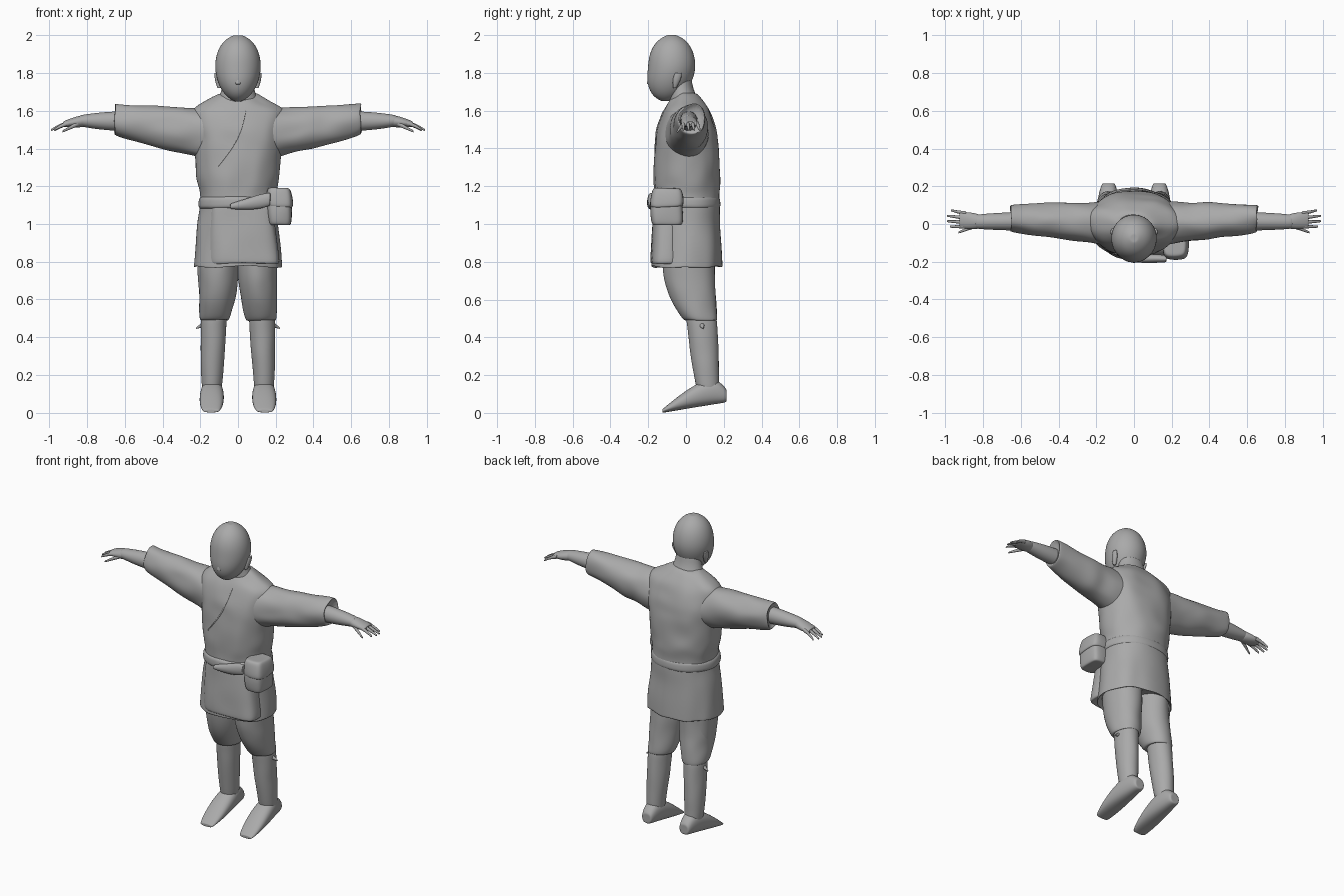
import bpy, bmesh, math
from mathutils import Vector, noise
from mathutils.bvhtree import BVHTree

cube = bpy.data.objects.get("Cube")
if cube:
    bpy.data.objects.remove(cube, do_unlink=True)

grey = bpy.data.materials.new("plain grey")
grey.use_nodes = True
grey.diffuse_color = (.4, .4, .4, 1)
grey.node_tree.nodes["Principled BSDF"].inputs["Base Color"].default_value = grey.diffuse_color


def finish(name, bm, levels):
    bmesh.ops.recalc_face_normals(bm, faces=bm.faces)
    mesh = bpy.data.meshes.new(name)
    bm.to_mesh(mesh)
    bm.free()
    mesh.materials.append(grey)
    mesh.shade_smooth()
    obj = bpy.data.objects.new(name, mesh)
    bpy.context.collection.objects.link(obj)
    if levels:
        subdivision = obj.modifiers.new("Smooth", 'SUBSURF')
        subdivision.levels = subdivision.render_levels = levels
    return obj


def loft(name, axis, rings, side=1, segments=16, wrinkle=0, power=1, recess=0):
    """Skin ovals given as (centre, two radii) across the axis. Both ends get
    an inner ring, and recess pushes the last one inward to hollow a hem."""
    first, last = rings[0], rings[-1]
    inward = Vector()
    inward[axis] = math.copysign(recess, first[0][axis] - last[0][axis])
    rings = [(first[0], first[1] * .7)] + rings + [(last[0] + inward, last[1] * .8)]
    across = [k for k in range(3) if k != axis]
    bm = bmesh.new()
    loops = []
    for centre, radii in rings:
        loop = []
        for i in range(segments):
            angle = math.tau * i / segments
            co = centre.copy()
            for k, radius, wave in zip(across, radii, (math.cos(angle), math.sin(angle))):
                co[k] += radius * math.copysign(abs(wave) ** power, wave)
            co.x *= side
            co += noise.noise_vector(co * 11) * wrinkle
            loop.append(bm.verts.new(co))
        loops.append(loop)
    for lower, upper in zip(loops, loops[1:]):
        for i in range(segments):
            bm.faces.new((lower[i - 1], lower[i], upper[i], upper[i - 1]))
    bm.faces.new(loops[0])
    bm.faces.new(loops[-1])
    return finish(name, bm, 2)


def strand(name, axis, start, end, start_size, end_size, bulge=0, ease=1, steps=4, **style):
    """Loft that blends between two ends, swelling in the middle by bulge."""
    start, end = Vector(start), Vector(end)
    rings = []
    for i in range(steps + 1):
        t = i / steps
        centre = start.lerp(end, t ** ease)
        centre[axis] = start[axis] + (end[axis] - start[axis]) * t
        size = Vector(start_size).lerp(Vector(end_size), t ** ease)
        rings.append((centre, size * (1 + bulge * math.sin(math.pi * t))))
    return loft(name, axis, rings, **style)


X, Y, Z = range(3)

# Head: a full oval that narrows and moves forward toward the chin
rings = []
for i in range(9):
    height = math.cos(math.pi * (.06 + .88 * i / 8))
    chin = max(0, -height)
    width = (1 - abs(height) ** 2.3) ** .5
    rings.append((Vector((0, -.075 - .03 * chin, 1.825 + .178 * height)),
                  Vector((.126 * (1 - .15 * chin), .13)) * width))
loft("head", Z, rings)
strand("neck", Z, (0, -.03, 1.78), (0, .01, 1.6), (.08, .06), (.14, .1), ease=2)
strand("nose", Z, (0, -.18, 1.84), (0, -.19, 1.74), (.01, .01), (.02, .02), segments=8)

# Tunic: height, half width and half depth from collar to flared hem
profile = [(1.69, .1, .06), (1.61, .25, .12), (1.5, .25, .16), (1.4, .235, .17),
           (1.25, .22, .18), (1.15, .2, .17), (1, .215, .175), (.77, .235, .19)]
rings = []
for upper, lower in zip(profile, profile[1:] + profile[-1:]):
    for blend in (0, .5):
        z, *radii = Vector(upper).lerp(Vector(lower), blend)
        rings.append((Vector((0, .004, z)), Vector(radii)))
tunic = loft("tunic", Z, rings, segments=28, wrinkle=.014, power=.9, recess=.05)

# Front apron panel and the drape over the right hip
strand("front_panel", Z, (.02, -.1, 1.12), (.035, -.105, .775), (.165, .07), (.195, .088),
       segments=20, wrinkle=.012, power=.7, recess=.03)
strand("hip_drape", Z, (-.165, .03, 1.08), (-.155, .04, .56), (.035, .05), (.04, .06),
       bulge=.6, steps=6, wrinkle=.008)

# Slanted lapel edge laid on the chest
bm = bmesh.new()
bm.from_object(tunic, bpy.context.evaluated_depsgraph_get())
chest = BVHTree.FromBMesh(bm)
bm.free()
bm = bmesh.new()
previous = None
for i in range(15):
    t = i / 14
    row = []
    for shift, lift in ((0, -.006), (.012, .004), (0, .004)):
        x = .035 - .15 * t + .03 * math.sin(t * math.pi) + shift
        z = 1.6 - .3 * t
        hit = chest.ray_cast(Vector((x, -1, z)), Vector((0, 1, 0)))[0]
        row.append(bm.verts.new((x, hit.y + lift, z)))
    if previous:
        for k in range(3):
            bm.faces.new((previous[k - 1], previous[k], row[k], row[k - 1]))
    previous = row
finish("lapel_edge", bm, 0)

# Belt, its knot and the pouch with a flap
strand("belt", Z, (0, 0, 1.15), (0, 0, 1.08), (.208, .18), (.214, .184),
       steps=2, segments=24, wrinkle=.006, power=.9)
strand("belt_knot", X, (-.04, -.185, 1.09), (.17, -.185, 1.13), (.015, .015), (.02, .035),
       bulge=.4, wrinkle=.006)
strand("pouch", Z, (.215, -.1, 1.18), (.225, -.1, .995), (.06, .075), (.06, .08),
       bulge=.12, wrinkle=.008, power=.5)
strand("pouch_flap", Z, (.215, -.1, 1.19), (.224, -.1, 1.09), (.06, .075), (.07, .09),
       bulge=.08, steps=3, wrinkle=.006, power=.5)

for side, word in ((1, "left_"), (-1, "right_")):
    strand(word + "ear", Z, (.116, -.04, 1.8), (.1, -.06, 1.72), (.01, .02), (.01, .01),
           bulge=.5, side=side, segments=8)

    # Wide sleeve with an open cuff
    strand(word + "sleeve", X, (.1, 0, 1.465), (.67, .03, 1.555), (.12, .145), (.075, .085),
           steps=8, side=side, segments=20, wrinkle=.016, recess=.04)

    # Forearm, palm, four fingers and the thumb
    strand(word + "forearm", X, (.58, .014, 1.545), (.84, .012, 1.547), (.05, .054), (.038, .03),
           ease=2, side=side)
    strand(word + "palm", X, (.81, .012, 1.547), (.925, .022, 1.53), (.036, .032), (.04, .015),
           bulge=.2, side=side)
    for finger, reach in enumerate((.975, .99, .99, .97)):
        y = .024 * finger - .014
        strand(f"{word}finger_{finger + 1}", X, (.89, y, 1.535), (reach, y + .005 * finger, 1.498),
               (.011, .014), (.006, .006), ease=1.5, side=side, segments=8)
    strand(word + "thumb", X, (.84, -.01, 1.535), (.93, -.045, 1.49), (.013, .016), (.006, .006),
           side=side, segments=8)

    # Trouser leg gathered below the knee, lower leg and knee tie
    strand(word + "trouser_leg", Z, (.1, .01, .95), (.125, .08, .48), (.11, .145), (.08, .088),
           ease=3, steps=8, side=side, wrinkle=.008, recess=.02)
    strand(word + "lower_leg", Z, (.127, .08, .52), (.139, .115, .12), (.07, .083), (.053, .06),
           bulge=.06, steps=6, side=side, wrinkle=.004)
    strand(word + "knee_tie", X, (.17, .08, .475), (.222, .09, .448), (.022, .022), (.004, .004),
           side=side, segments=8)

    # Shoe: a sole sloping down to the toe under a curved instep
    rings = []
    for i in range(9):
        t = i / 8
        sole = .055 * (1 - t)
        instep = .02 + .18 * math.cos(t * math.pi / 2) * (1 - .4 * (1 - t) ** 8)
        width = (.058 + .014 * t) * math.sin(math.pi * (.1 + .8 * t)) ** .4
        rings.append((Vector((.135 + .007 * t, .215 - .34 * t, (sole + instep) / 2)),
                      Vector((width, (instep - sole) / 2))))
    loft(word + "shoe", Y, rings, side=side, power=.85)
